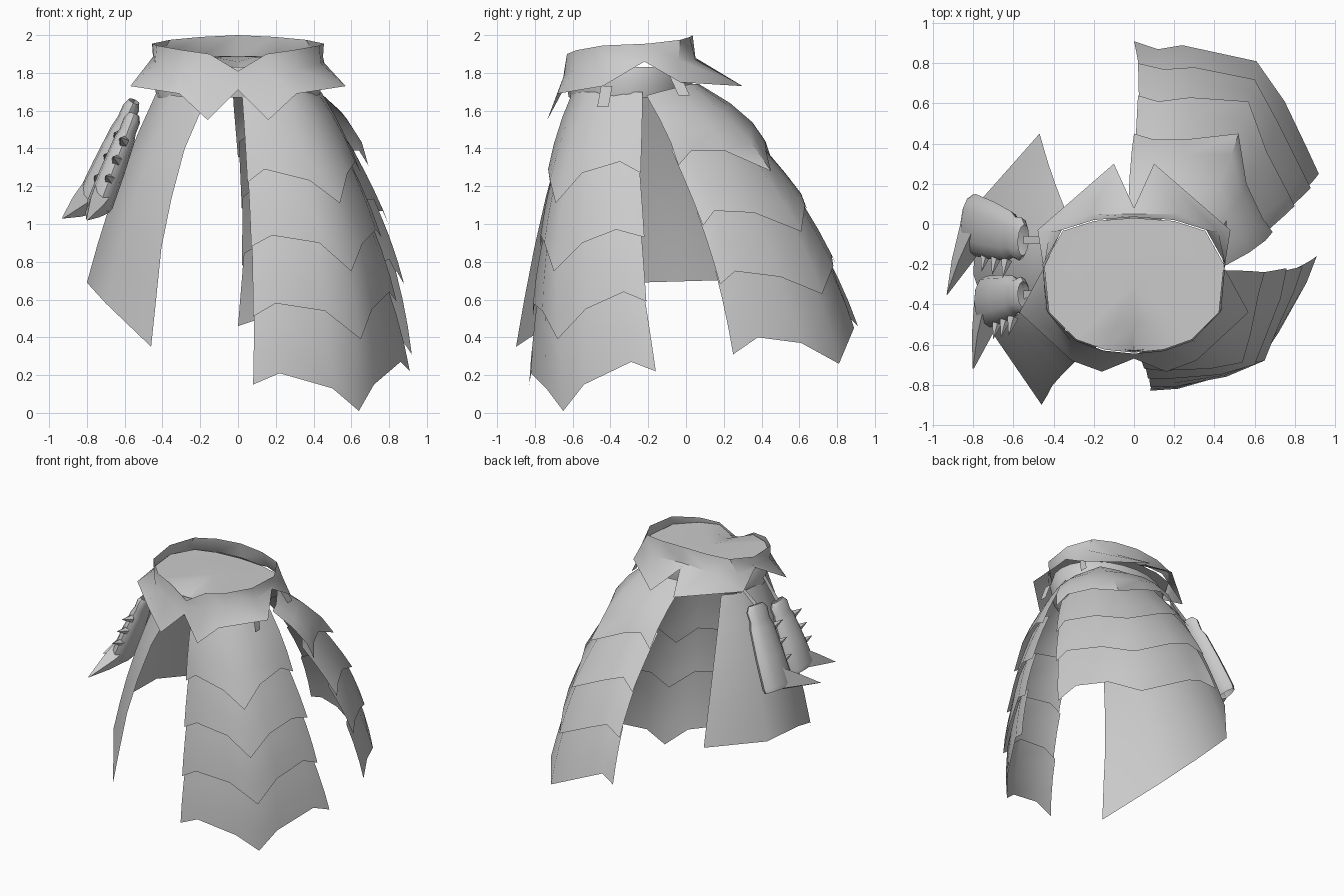
import bpy, bmesh, math
from mathutils import Vector as V

if "Cube" in bpy.data.objects:
    bpy.data.objects.remove(bpy.data.objects["Cube"])

mat = bpy.data.materials.new("pale grey")
mat.diffuse_color = (0.6, 0.6, 0.6, 1)
mat.use_nodes = True
mat.node_tree.nodes["Principled BSDF"].inputs["Base Color"].default_value = mat.diffuse_color
AXIS = V((0, -0.3, 1.0))


def finish(name, bm, centre=AXIS):
    """Turn the faces away from the centre and make the object."""
    bm.normal_update()
    s = 0
    for f in bm.faces:
        d = f.calc_center_median() - centre
        s += f.calc_area() * f.normal.dot(d)
    if s < 0:
        bmesh.ops.reverse_faces(bm, faces=bm.faces[:])
    me = bpy.data.meshes.new(name)
    bm.to_mesh(me)
    bm.free()
    me.materials.append(mat)
    ob = bpy.data.objects.new(name, me)
    bpy.context.collection.objects.link(ob)
    return ob


def sheet(name, rows, closed=False, caps=False, centre=AXIS):
    """Skin a grid of points, row by row."""
    bm = bmesh.new()
    vs = [[bm.verts.new(p) for p in r] for r in rows]
    n = len(rows[0])
    for a, b in zip(vs, vs[1:]):
        for i in range(n if closed else n - 1):
            j = (i + 1) % n
            bm.faces.new((a[i], a[j], b[j], b[i]))
    if caps:
        bm.faces.new(vs[0])
        bm.faces.new(vs[-1][::-1])
    bmesh.ops.recalc_face_normals(bm, faces=bm.faces[:])
    return finish(name, bm, centre)


def outward(p, d):
    r = V((p.x, p.y + 0.3, 0))
    return p + r.normalized() * d


def vecs(pts):
    return [V(p) for p in pts]


def plate_stack(name, top, edges, bulge):
    """Overlapping plates, each tucked under the one above."""
    start, prev = vecs(top), vecs(top)
    for k, e in enumerate(edges):
        end = vecs(e)
        rows = []
        for t in (0, 0.33, 0.67, 1):
            b = bulge if k == 0 else 0.01
            rows.append([outward(p.lerp(q, t), b * math.sin(math.pi * t))
                         for p, q in zip(start, end)])
        sheet(f"{name}_{k + 1}", rows)
        # the next plate starts inside this one, narrower and above its lower edge
        start = [outward(p.lerp(q, 0.2), -0.028) for q, p in zip(prev, end)]
        start[0] = start[0].lerp(start[1], 0.1)
        start[-1] = start[-1].lerp(start[-2], 0.1)
        prev = end


# Front plates
plate_stack("front_plate",
    [(.02, -.60, 1.70), (.12, -.60, 1.70), (.25, -.57, 1.70), (.33, -.52, 1.70),
     (.38, -.45, 1.70), (.42, -.33, 1.70), (.44, -.23, 1.70)],
    [[(.05, -.72, 1.22), (.14, -.73, 1.29), (.38, -.72, 1.23), (.54, -.69, 1.11),
      (.58, -.55, 1.27), (.62, -.35, 1.33), (.65, -.24, 1.27)],
     [(.07, -.77, .88), (.18, -.77, .94), (.43, -.75, .90), (.60, -.70, .75),
      (.66, -.55, .90), (.73, -.37, .97), (.76, -.22, .93)],
     [(.08, -.81, .51), (.20, -.81, .58), (.46, -.76, .54), (.65, -.68, .39),
      (.71, -.53, .55), (.80, -.33, .64), (.84, -.21, .59)],
     [(.08, -.83, .15), (.22, -.82, .21), (.50, -.74, .13), (.64, -.65, .01),
      (.72, -.54, .15), (.86, -.29, .27), (.91, -.16, .22)]], 0.015)

# Back plates
plate_stack("back_plate",
    [(-.03, .06, 1.74), (.10, .07, 1.74), (.20, .06, 1.74), (.33, .02, 1.74),
     (.38, -.06, 1.72), (.43, -.14, 1.70), (.45, -.21, 1.68)],
    [[(0, .45, 1.35), (.10, .42, 1.44), (.25, .42, 1.40), (.52, .45, 1.28),
      (.56, .20, 1.39), (.64, .03, 1.39), (.69, -.04, 1.31)],
     [(.02, .64, 1.08), (.12, .61, 1.16), (.28, .63, 1.10), (.57, .61, .96),
      (.66, .36, 1.06), (.77, .15, 1.07), (.80, .09, .99)],
     [(.02, .80, .78), (.15, .77, .84), (.30, .78, .78), (.60, .72, .63),
      (.72, .50, .72), (.84, .26, .75), (.88, .18, .68)],
     [(0, .91, .46), (.12, .87, .50), (.24, .89, .45), (.61, .81, .26),
      (.75, .61, .37), (.86, .38, .40), (.92, .25, .31)]], 0.055)

# Side cloth
top = vecs([(-.17, -.60, 1.66), (-.34, -.53, 1.68), (-.43, -.30, 1.70),
            (-.41, -.08, 1.70), (-.32, .02, 1.70)])
hem = vecs([(-.46, -.90, .35), (-.70, -.55, .58), (-.80, -.25, .69),
            (-.78, .10, .70), (-.47, .45, .70)])
cloth = [[outward(p.lerp(q, t), .03 * math.sin(math.pi * t))
          for p, q in zip(top, hem)] for t in (0, .2, .4, .6, .8, 1)]
for row, dx in zip(cloth, (0, .045, .05, .045, .02, 0)):
    row[0].x -= dx
sheet("side_cloth", cloth)


def mirrored(half):
    """Complete a ring given from front centre to back centre."""
    h = vecs(half)
    return h + [V((-p.x, p.y, p.z)) for p in h[-2:0:-1]]


# Collar: rim, neck and pointed skirt
rim = mirrored([(0, -.645, 1.81), (.15, -.63, 1.90), (.29, -.58, 1.92),
                (.43, -.44, 1.945), (.455, -.20, 1.955), (.36, -.03, 1.975),
                (.2, .02, 1.99), (0, .035, 2.0)])
neck = mirrored([(0, -.65, 1.77), (.16, -.645, 1.79), (.31, -.59, 1.82),
                 (.44, -.42, 1.85), (.45, -.22, 1.885), (.42, -.04, 1.87),
                 (.22, .05, 1.87), (0, .05, 1.88)])
points = mirrored([(0, -.67, 1.71), (.16, -.735, 1.55), (.31, -.68, 1.69),
                   (.57, -.44, 1.73), (.45, -.22, 1.86), (.48, -.03, 1.75),
                   (.10, .30, 1.73), (0, .08, 1.84)])
sheet("collar", [rim, neck, points], closed=True)

# Filling that meets the rim in front and lies below it behind
bm = bmesh.new()
outer = [bm.verts.new((p.x * .985, (p.y + .3) * .985 - .3, min(p.z - .015, 1.885))) for p in rim]
mid = [bm.verts.new((p.x * .6, (p.y + .3) * .6 - .3, 1.885 if p.z > 1.85 else 1.86))
       for p in rim]
hub = bm.verts.new((0, -.3, 1.89))
for i in range(len(outer)):
    j = (i + 1) % len(outer)
    bm.faces.new((outer[i], outer[j], mid[j], mid[i]))
    bm.faces.new((mid[i], mid[j], hub))
bmesh.ops.recalc_face_normals(bm, faces=bm.faces[:])
finish("waist_top", bm)

# Belt under the collar
sheet("belt", [[(rx * math.cos(a), ry * math.sin(a) - .3, z)
                for a in [math.tau * i / 24 for i in range(24)]]
               for rx, ry, z in ((.43, .33, 1.83), (.45, .34, 1.77), (.43, .32, 1.67))],
      closed=True)

# Belt tabs
for i, (x, y0, y1, z0, z1) in enumerate(((.45, -.42, -.44, 1.73, 1.62),
                                         (.43, -.06, -.01, 1.79, 1.68))):
    sheet(f"belt_tab_{i + 1}", [[(x, y0 - .03, z0), (x, y0 + .03, z0)],
                                [(x + .03, y1 - .03, z1), (x + .03, y1 + .03, z1)]])


def cone(name, base, tip, r):
    base, tip = V(base), V(tip)
    d = (tip - base).normalized()
    u = d.orthogonal().normalized()
    w = d.cross(u)
    ring = [base + (u * math.cos(a) + w * math.sin(a)) * r
            for a in [math.tau * i / 5 for i in range(5)]]
    sheet(name, [ring, [tip + (p - base) * .02 for p in ring]], True, True,
          (base + tip) / 2)


# Hanging pouches on the left, with spikes, a pointed flap and a strap
def pouch(name, a, b, wide, tip):
    a, b, tip = V(a), V(b), V(tip)
    d = (b - a).normalized()
    side = (V((0, 1, 0)) - d * d.y).normalized()
    thick = d.cross(side)
    rows = []
    for t, w, h in ((0, .5, .03), (.06, .7, .045), (.18, .66, .045), (.27, .8, .055),
                    (.6, .93, .065), (.95, 1, .07), (1, .95, .06)):
        c = a.lerp(b, t)
        rows.append([c + side * math.cos(k) * w * wide + thick * math.sin(k) * h
                     for k in [math.tau * i / 12 for i in range(12)]])
    sheet(name, rows, True, False, (a + b) / 2)
    for i, t in enumerate((.3, .5, .7)):
        p = a.lerp(b, t) - side * wide * .8
        cone(f"{name}_spike_{i + 1}", p, p + V((-.02, -.09, .02)), .03)
    # flap sweeping from the lower end to a point
    q = b - d * .16
    flap = []
    for f, w in ((0, .06), (.5, .04), (1, .003)):
        lo, hi = b.lerp(tip, f), q.lerp(tip, f)
        flap.append([hi + thick * w, lo + thick * w, lo - thick * w, hi - thick * w])
    sheet(name + "_flap", flap, True, False, (q + tip) / 2)
    hook = V((-.42, a.y, 1.76))
    sheet(name + "_strap", [[hook + V((0, -.015, 0)), hook + V((0, .015, 0))],
                            [a + V((0, -.02, .0)), a + V((0, .02, .0))]])


pouch("rear_pouch", (-.55, -.08, 1.65), (-.81, .0, 1.08), .155, (-.93, -.35, 1.03))
pouch("fore_pouch", (-.55, -.35, 1.58), (-.74, -.39, 1.08), .13, (-.80, -.72, 1.02))

# Smooth shading with sharp edges kept
for ob in bpy.context.scene.objects:
    ob.select_set(True)
    bpy.context.view_layer.objects.active = ob
bpy.ops.object.shade_smooth_by_angle(angle=math.radians(45))
